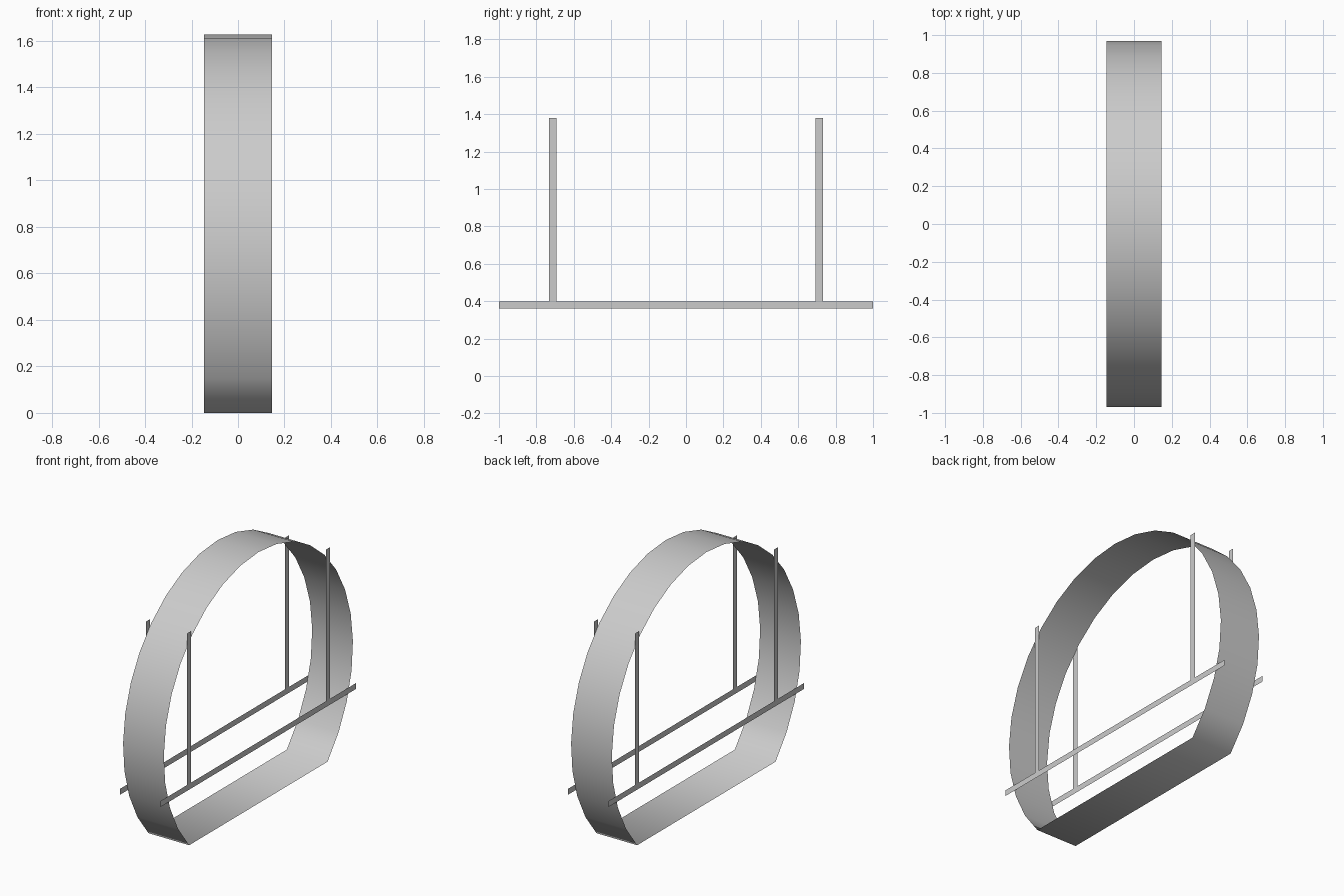
import bpy, bmesh
from math import sin, cos, asin, pi

if "Cube" in bpy.data.objects:
    bpy.data.objects.remove(bpy.data.objects["Cube"])

HALF_W = 0.146           # half width of the band
R, CZ = 0.968, 0.66      # arc radius and centre height
SEGS = 24                # facets along the arc


def finish(name, bm, smooth=False):
    mesh = bpy.data.meshes.new(name)
    bm.to_mesh(mesh)
    bm.free()
    for p in mesh.polygons:
        p.use_smooth = smooth
    obj = bpy.data.objects.new(name, mesh)
    bpy.context.collection.objects.link(obj)
    return obj


# Thin hoop: a circular band cut off by a flat floor strip
bm = bmesh.new()
start = -asin(CZ / R)
sweep = pi - 2 * start
rings = []
for i in range(SEGS + 1):
    a = start + sweep * i / SEGS
    y, z = R * cos(a), max(0.0, CZ + R * sin(a))
    rings.append([bm.verts.new((x, y, z)) for x in (-HALF_W, HALF_W)])
for i, (a0, a1) in enumerate(rings):
    b0, b1 = rings[(i + 1) % len(rings)]
    bm.faces.new((a0, b0, b1, a1))
bmesh.ops.recalc_face_normals(bm, faces=bm.faces)
finish("hoop_band", bm, smooth=True)


# Flat side frames: one long rail with two uprights on each side
def side_frame(name, x):
    bm = bmesh.new()
    ys = (-1.0, -0.732, -0.692, 0.692, 0.732, 1.0)
    low, mid = ([bm.verts.new((x, y, z)) for y in ys] for z in (0.36, 0.398))
    for i in range(5):
        bm.faces.new((low[i], low[i + 1], mid[i + 1], mid[i]))
    for i in (1, 3):
        top = [bm.verts.new((x, ys[j], 1.38)) for j in (i, i + 1)]
        bm.faces.new((mid[i], mid[i + 1], top[1], top[0]))
    if x < 0:
        bmesh.ops.reverse_faces(bm, faces=bm.faces)
    finish(name, bm)


side_frame("right_frame", HALF_W)
side_frame("left_frame", -HALF_W)
